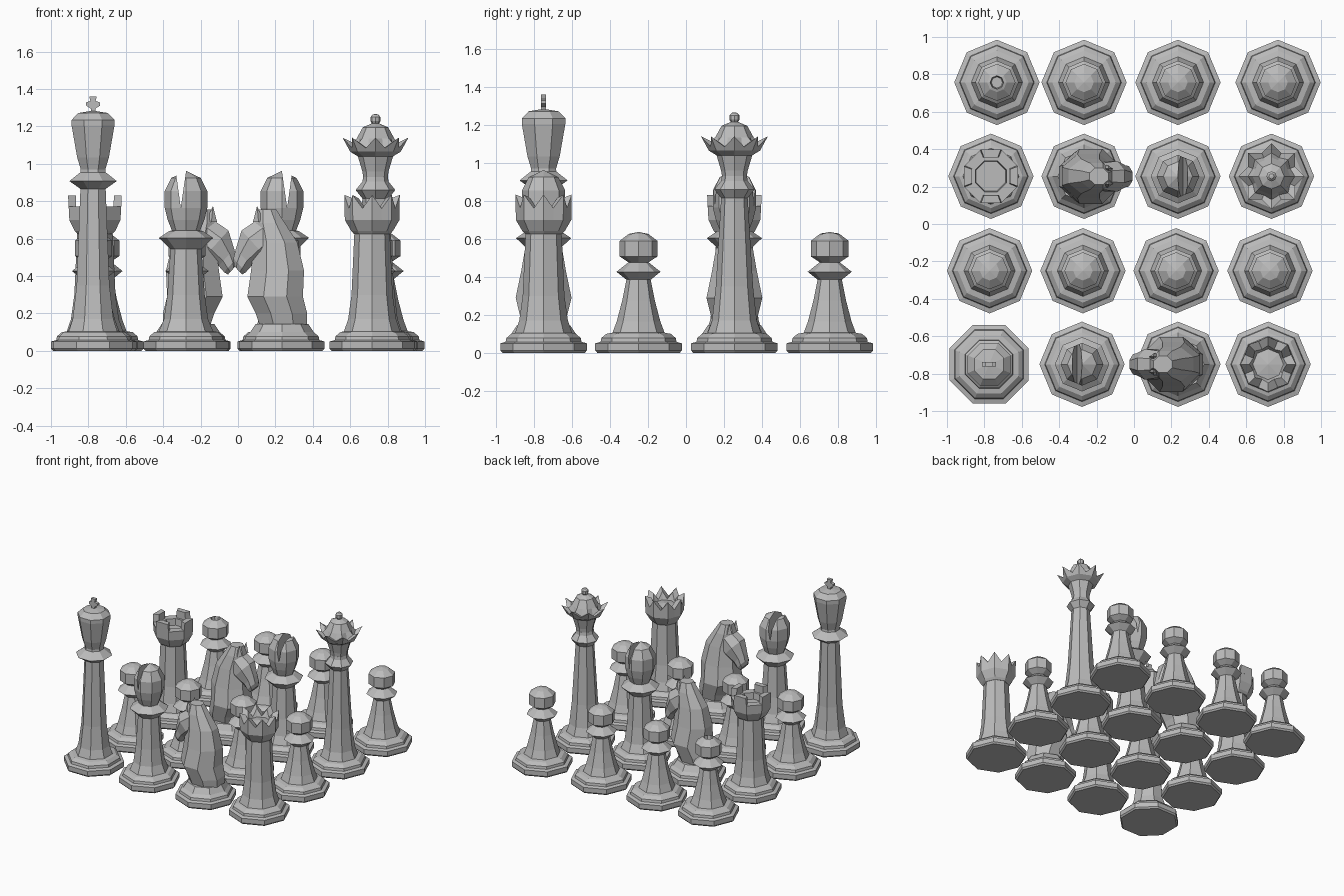
import bpy, bmesh, math
from math import cos, sin, pi

if "Cube" in bpy.data.objects:
    bpy.data.objects.remove(bpy.data.objects["Cube"])

stone = bpy.data.materials.new("plain grey")
stone.diffuse_color = (0.5, 0.5, 0.5, 1)
stone.use_nodes = True
stone.node_tree.nodes["Principled BSDF"].inputs["Base Color"].default_value = stone.diffuse_color
C8 = cos(pi / 8)


def loft(name, rings, loc=(0, 0, 0)):
    """Skin a list of point rings; a ring of one point closes to a tip."""
    bm = bmesh.new()
    vr = [[bm.verts.new(p) for p in ring] for ring in rings]
    for a, b in zip(vr, vr[1:]):
        n = len(a)
        for i in range(n):
            j = (i + 1) % n
            if len(b) == 1:
                bm.faces.new((a[i], a[j], b[0]))
            else:
                bm.faces.new((a[i], a[j], b[j], b[i]))
    bm.faces.new(vr[0])
    if len(vr[-1]) > 1:
        bm.faces.new(vr[-1])
    bmesh.ops.recalc_face_normals(bm, faces=bm.faces)
    me = bpy.data.meshes.new(name)
    bm.to_mesh(me)
    bm.free()
    me.materials.append(stone)
    ob = bpy.data.objects.new(name, me)
    ob.location = loc
    bpy.context.collection.objects.link(ob)
    return ob


def turned(name, profile, x, y, rot=0.0):
    """Eight-sided turning. A profile entry is (r, z), or for points
    and notches (r, z, notch r, notch z), which gives 16 columns."""
    zigzag = any(len(p) == 4 for p in profile)
    n = 16 if zigzag else 8
    rings = []
    for p in profile:
        if p[0] == 0:
            rings.append([(0, 0, p[1])])
            continue
        ring = []
        for i in range(n):
            r, z = p[:2]
            if zigzag and i % 2:
                r, z = p[2:] if len(p) == 4 else (r * C8, z)
            a = rot + 2 * pi * i / n
            ring.append((r * cos(a), r * sin(a), z))
        rings.append(ring)
    return loft(name, rings, (x, y, 0))


BASE = [(.217, 0), (.228, .012), (.228, .05), (.2, .058), (.196, .078), (.17, .1)]


def pawn(x, y, hollow=False):
    body = BASE + [(.137, .106), (.115, .165), (.086, .275), (.064, .385),
                   (.116, .427), (.064, .468), (.053, .477), (.099, .507),
                   (.099, .59), (.052, .626)]
    top = [(.036, .632), (.03, .59), (0, .59)] if hollow else [(0, .637)]
    turned("pawn", body + top, x, y)


def king(x, y):
    turned("king", BASE + [(.14, .105), (.118, .17), (.095, .35), (.073, .866),
           (.137, .908), (.073, .955), (.071, .97), (.092, 1.035), (.124, 1.205),
           (.124, 1.235), (.085, 1.272), (0, 1.285)], x, y, pi / 8)
    # small flared cross, mirrored left to right
    half = [(.012, 1.27), (.012, 1.295), (.038, 1.312), (.038, 1.328),
            (.014, 1.336), (.02, 1.36)]
    outline = half + [(-a, b) for a, b in reversed(half)]
    loft("king_cross", [[(a, s, b) for a, b in outline] for s in (-.013, .013)], (x, y, 0))


def queen(x, y):
    turned("queen_body", BASE + [(.14, .105), (.118, .17), (.098, .35), (.07, .815),
           (.106, .86), (.07, .905), (.066, .93), (0, .94)], x, y)
    turned("queen_crown", [(.064, .92), (.07, .96), (.094, 1.04), (.135, 1.065),
           (.176, 1.14, .135, 1.085), (.125, 1.115, .108, 1.08), (.101, 1.135),
           (.068, 1.195), (.022, 1.215)], x, y)
    turned("queen_finial", [(.012, 1.205), (.027, 1.228), (.027, 1.25), (.014, 1.264),
           (0, 1.267)], x, y)


def bishop(x, y, side):
    turned("bishop_body", BASE + [(.145, .105), (.118, .17), (.1, .3), (.083, .545),
           (.145, .604), (.088, .642), (0, .65)], x, y)
    head = turned("bishop_head", [(.072, .635), (.098, .7), (.114, .765), (.114, .855),
                  (.078, .925), (0, .963)], x, y)
    # wedge that cuts the slit right through the head
    wedge = [(-.028, .765), (-.06, 1.0), (.006, 1.0)]
    cutter = loft("slit_cutter", [[(a * side, s, b) for a, b in wedge] for s in (-.2, .2)],
                  (x, y, 0))
    cutter.hide_render = True
    mod = head.modifiers.new("slit", 'BOOLEAN')
    mod.object, mod.operation, mod.solver = cutter, 'DIFFERENCE', 'EXACT'
    bpy.context.view_layer.objects.active = head
    bpy.ops.object.modifier_apply(modifier=mod.name)
    bpy.data.objects.remove(cutter)


def rook(x, y, castle):
    turned("rook_body", BASE + [(.15, .105), (.128, .17), (.11, .3), (.095, .63),
           (.095, .66)], x, y)
    if not castle:
        turned("rook_crown", [(.097, .625), (.112, .642), (.146, .7),
               (.148, .834, .134, .762), (.1, .815, .086, .757), (.082, .752),
               (0, .765)], x, y)
        return
    turned("rook_crown", [(.1, .625), (.118, .642), (.148, .7), (.152, .772),
           (.09, .772), (.085, .72), (0, .72)], x, y, pi / 8)
    # four battlements on the axis sides
    for k in range(4):
        a = k * pi / 2
        rings = []
        for z, ro, w in ((.765, .152, pi / 8), (.832, .153, pi / 8 * .9)):
            rings.append([(r * cos(a + t), r * sin(a + t), z)
                          for r, t in ((ro, -w), (ro, w), (.108, w), (.108, -w))])
        loft("rook_battlement", rings, (x, y, 0))


def knight(x, y, face):
    """Modelled facing -x; face = -1 turns it to +x."""
    turned("knight_base", BASE + [(.14, .145)], x, y)
    oct_ = [pi / 8 + i * pi / 4 for i in range(8)]
    # neck: front x, back x, height, half width
    neck = [(-.12, .135, .14, .11), (-.14, .135, .2, .125), (-.185, .112, .29, .147),
            (-.165, .118, .43, .118), (-.15, .082, .58, .092), (-.15, .015, .685, .07),
            (-.13, -.03, .755, .045)]
    rings = []
    for f, b, z, w in neck:
        m, h = (f + b) / 2, (b - f) / 2 / C8
        rings.append([(face * (m + h * cos(t)), w / C8 * sin(t), z) for t in oct_])
    loft("knight_neck", rings, (x, y, 0))
    # head: centre x, centre z, half height, half width, along a sloping axis
    head = [(-.07, .635, .09, .07), (-.15, .572, .098, .082), (-.205, .5, .062, .058),
            (-.226, .458, .05, .055), (-.235, .432, .032, .04)]
    rings = []
    for cx, cz, h, w in head:
        rings.append([(face * (cx - .67 * h / C8 * cos(t)), w / C8 * sin(t),
                       cz + .74 * h / C8 * cos(t)) for t in oct_])
    loft("knight_head", rings, (x, y, 0))
    # pair of ears
    for s in (-1, 1):
        foot = [(face * (-.125 + .03 * dx), s * .04 + .022 * dy, .69)
                for dx, dy in ((-1, 0), (0, -1), (1, 0), (0, 1))]
        loft("knight_ear", [foot, [(face * -.133, s * .042, .775)]], (x, y, 0))


# front row
king(-.775, -.75)
bishop(-.278, -.75, 1)
knight(.235, -.75, 1)
rook(.717, -.75, False)
# second row
for px in (-.772, -.273, .225, .727):
    pawn(px, -.25)
# third row
rook(-.765, .255, True)
knight(-.267, .255, -1)
bishop(.235, .255, -1)
queen(.735, .255)
# back row, the first pawn has a hollow top
for i, px in enumerate((-.733, -.267, .235, .77)):
    pawn(px, .757, hollow=(i == 0))
